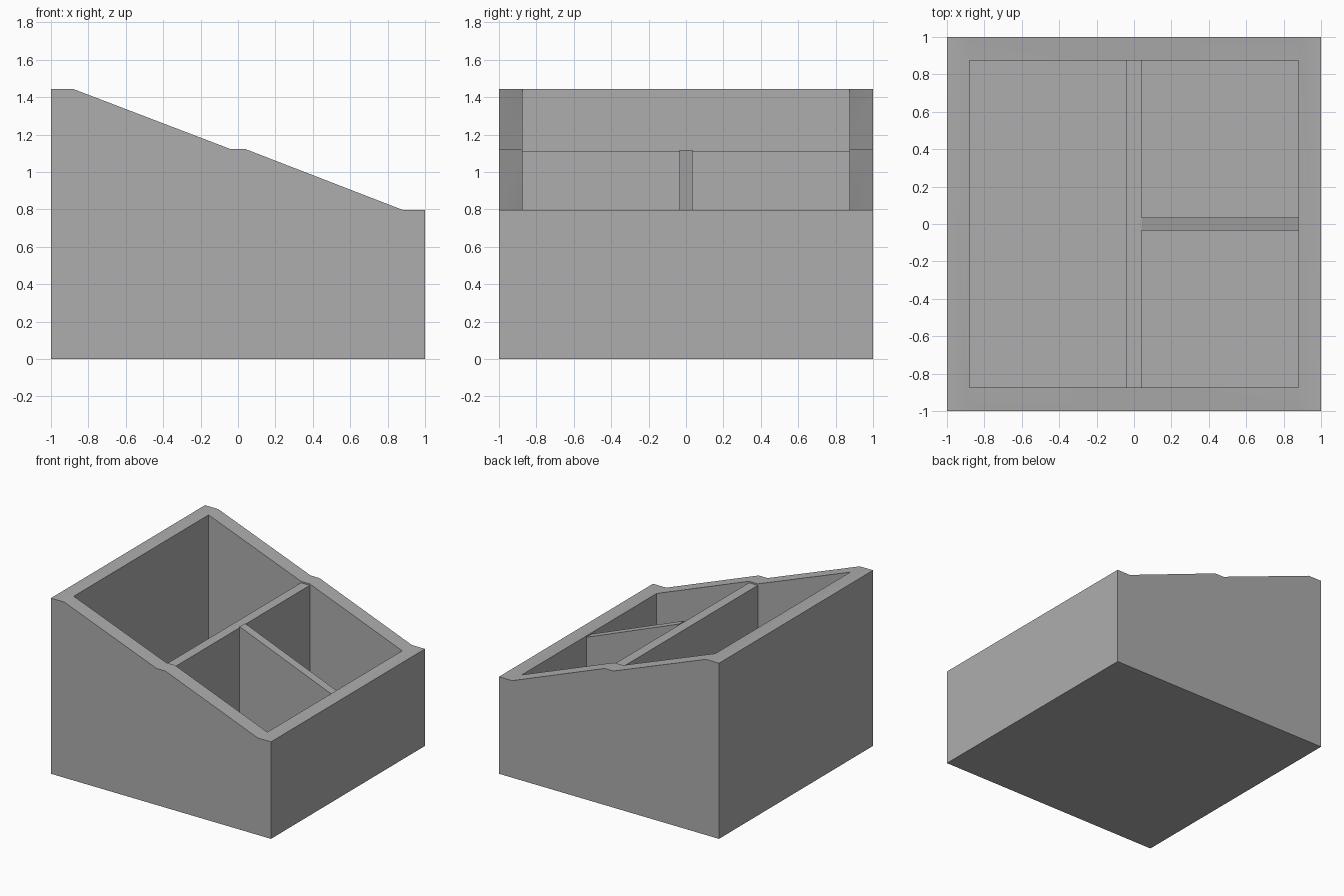
import bpy
import bmesh
import math

if "Cube" in bpy.data.objects:
    bpy.data.objects.remove(bpy.data.objects["Cube"])

WALL_X, WALL_Y = 0.88, 0.875   # inner faces of the walls
HIGH, MID, LOW = 1.443, 1.122, 0.797
FLOOR = 0.10
HALF = 0.04                    # half thickness of the long divider

grey = bpy.data.materials.new("dark_grey")
grey.diffuse_color = (0.42, 0.42, 0.42, 1)
grey.use_nodes = True
grey.node_tree.nodes["Principled BSDF"].inputs["Base Color"].default_value = grey.diffuse_color


def prism(name, profile, y0, y1):
    """Extrude an x-z outline along y."""
    bm = bmesh.new()
    face = bm.faces.new([bm.verts.new((x, y0, z)) for x, z in profile])
    out = bmesh.ops.extrude_face_region(bm, geom=[face])
    moved = [v for v in out["geom"] if isinstance(v, bmesh.types.BMVert)]
    bmesh.ops.translate(bm, verts=moved, vec=(0, y1 - y0, 0))
    bmesh.ops.recalc_face_normals(bm, faces=bm.faces)
    mesh = bpy.data.meshes.new(name)
    bm.to_mesh(mesh)
    bm.free()
    mesh.materials.append(grey)
    obj = bpy.data.objects.new(name, mesh)
    bpy.context.collection.objects.link(obj)
    return obj


def rect(x0, x1, z0, z1):
    return [(x0, z0), (x1, z0), (x1, z1), (x0, z1)]


# Outer bin with a stepped, sloping rim
bin_shell = prism("bin_shell", [
    (-1, 0), (1, 0), (1, LOW), (WALL_X, LOW), (HALF, MID),
    (-HALF, MID), (-WALL_X, HIGH), (-1, HIGH)], -1, 1)

# Hollow interior
cutter = prism("cavity_cutter", rect(-WALL_X, WALL_X, FLOOR, 2), -WALL_Y, WALL_Y)
cutter.hide_render = True
mod = bin_shell.modifiers.new("cavity", "BOOLEAN")
mod.operation = "DIFFERENCE"
mod.solver = "EXACT"
mod.object = cutter
bpy.context.view_layer.objects.active = bin_shell
bpy.ops.object.modifier_apply(modifier=mod.name)
bpy.data.objects.remove(cutter)

# Soft shading where the rim changes slope, sharp corners elsewhere
bin_shell.select_set(True)
bpy.ops.object.shade_smooth_by_angle(angle=math.radians(30))

# Long divider between the tall and the low compartments
prism("long_divider", rect(-HALF, HALF, FLOOR, 1.11), -WALL_Y, WALL_Y)

# Short divider splitting the low side, its top follows the slope
prism("short_divider", [
    (HALF, FLOOR), (WALL_X, FLOOR), (WALL_X, LOW - 0.012), (HALF, 1.118)],
    -0.035, 0.035)
